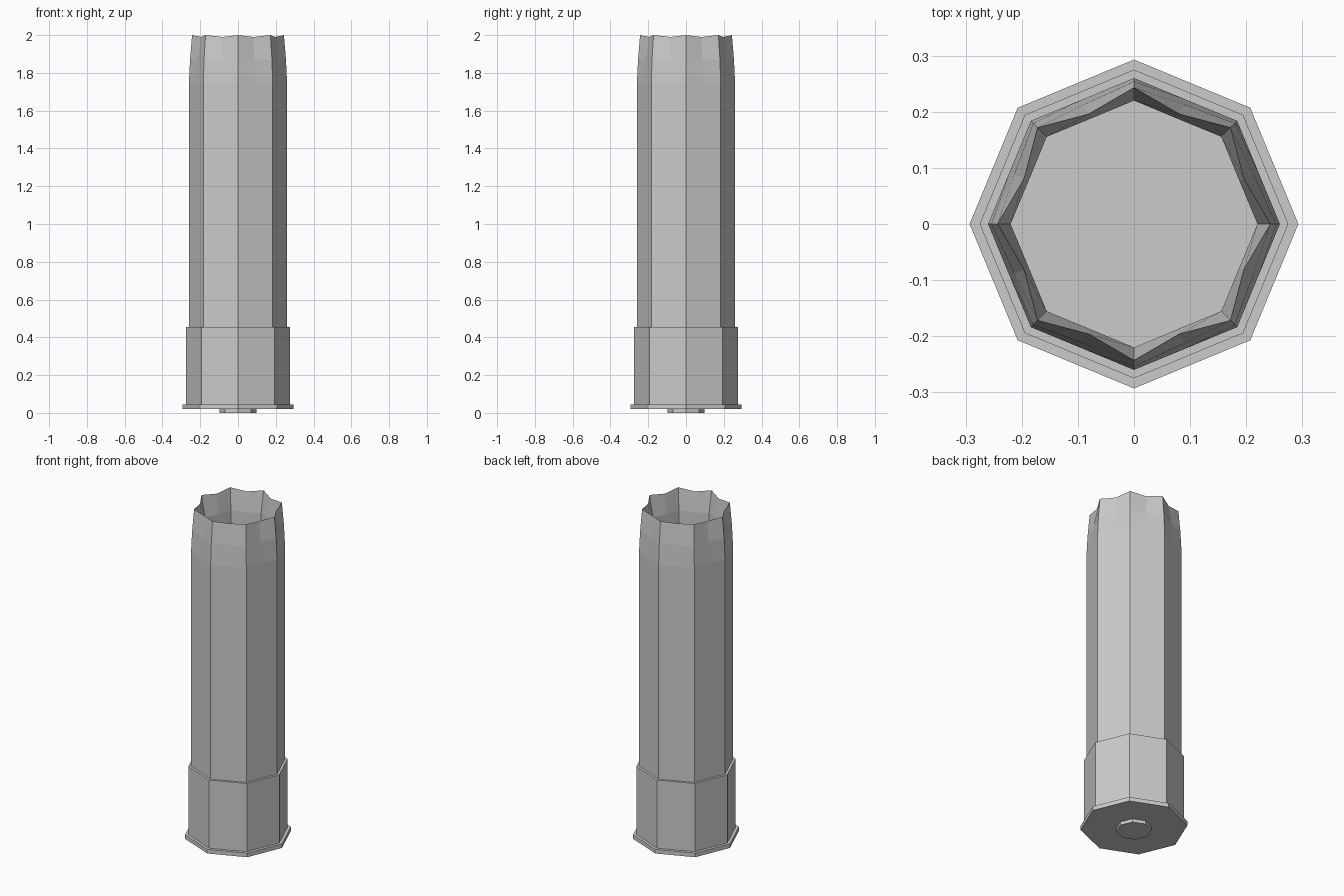
import bpy, bmesh
from math import sin, cos, pi

cube = bpy.data.objects.get("Cube")
if cube:
    bpy.data.objects.remove(cube)

# Single plain grey
grey = bpy.data.materials.new("plain grey")
grey.use_nodes = True
colour = (0.6, 0.6, 0.6, 1)
grey.diffuse_color = colour
grey.node_tree.nodes["Principled BSDF"].inputs["Base Color"].default_value = colour

SIDES = 8
FLAT = cos(pi / SIDES)


def lathe(name, rings):
    """Rings of (corner radius, corner z, middle radius, middle z), capped at both ends."""
    bm = bmesh.new()
    loops = []
    for r, z, rm, zm in rings:
        loop = []
        for i in range(SIDES * 2):
            a = pi * i / SIDES
            rad, h = (rm, zm) if i % 2 else (r, z)
            loop.append(bm.verts.new((rad * cos(a), rad * sin(a), h)))
        loops.append(loop)
    n = SIDES * 2
    for low, high in zip(loops, loops[1:]):
        for i in range(n):
            j = (i + 1) % n
            bm.faces.new((low[i], low[j], high[j], high[i]))
    bm.faces.new(loops[0][::-1])
    bm.faces.new(loops[-1])
    bmesh.ops.dissolve_limit(bm, angle_limit=0.002, verts=bm.verts, edges=bm.edges)
    mesh = bpy.data.meshes.new(name)
    bm.to_mesh(mesh)
    bm.free()
    mesh.materials.append(grey)
    obj = bpy.data.objects.new(name, mesh)
    bpy.context.collection.objects.link(obj)


def flat(r, z):
    """Ring with straight sides."""
    return r, z, r * FLAT, z


# Base parts
lathe("primer", [flat(0.097, 0), flat(0.097, 0.025)])
lathe("base_rim", [flat(0.293, 0.02), flat(0.293, 0.045)])
lathe("base_cup", [flat(0.275, 0.045), flat(0.275, 0.455)])

# Hollow tube with a pinched, scalloped mouth
lathe("tube", [
    flat(0.26, 0.455),
    flat(0.26, 1.745),
    (0.254, 1.87, 0.231, 1.87),
    (0.243, 2.0, 0.212, 1.99),
    (0.22, 1.87, 0.203, 1.87),
    flat(0.22, 0.46),
])
